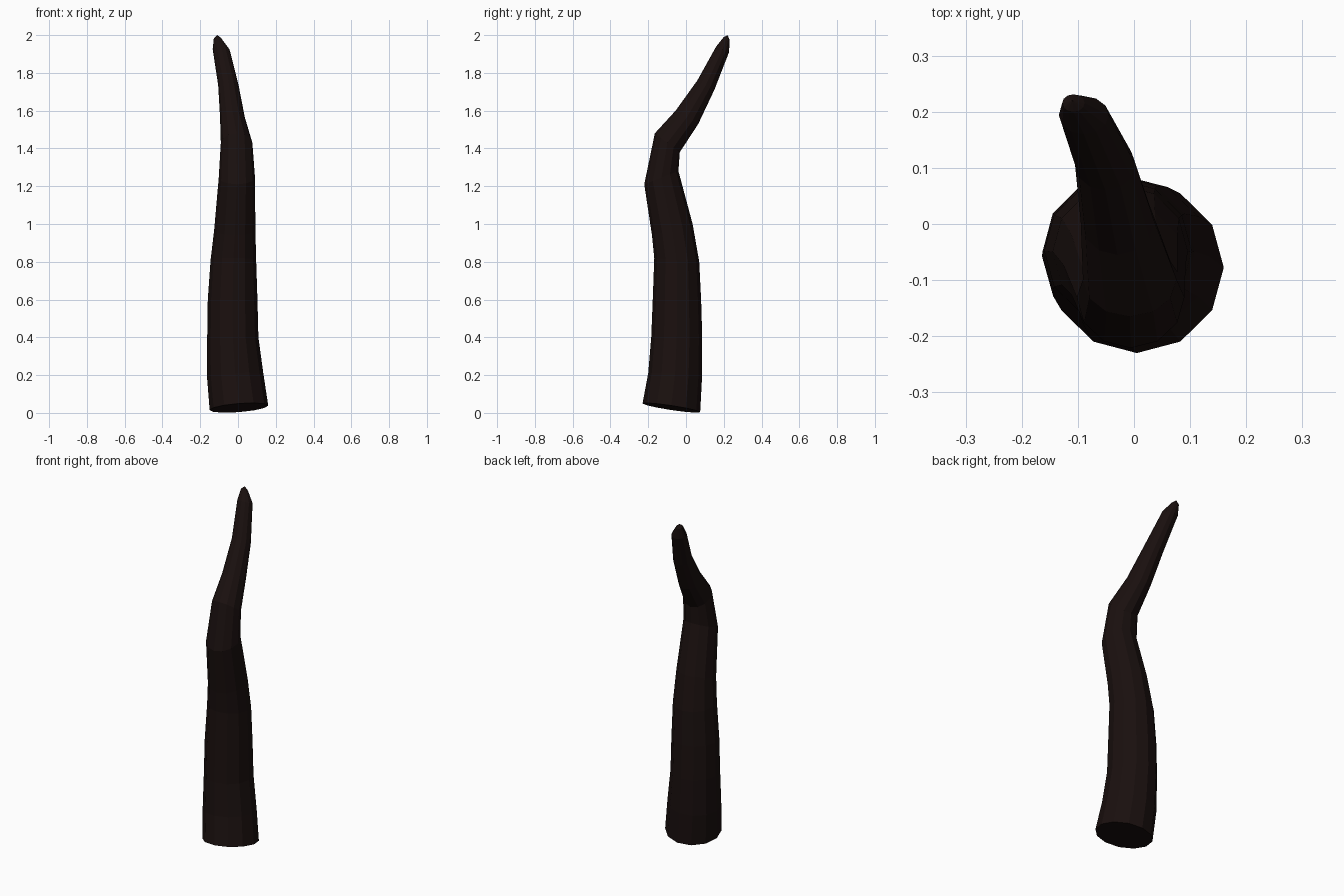
import bpy, bmesh
from math import sin, cos, pi

if "Cube" in bpy.data.objects:
    bpy.data.objects.remove(bpy.data.objects["Cube"])

SIDES = 12
# cross-sections: x left, x right, front y, front z, back y, back z, sideways tilt in z
SECTIONS = [
    (-.150, .160, -.230, .050, .075, .004, .012),
    (-.164, .134, -.200, .210, .085, .190, .010),
    (-.163, .108, -.184, .400, .086, .400, .0),
    (-.160, .103, -.176, .600, .080, .600, .0),
    (-.145, .096, -.168, .820, .070, .800, .0),
    (-.126, .092, -.180, .940, .035, 1.00, .0),
    (-.102, .090, -.221, 1.21, -.040, 1.28, .0),
    (-.091, .076, -.165, 1.48, -.033, 1.38, .0),
    (-.095, .036, -.055, 1.60, .065, 1.53, .0),
    (-.105, .003, .060, 1.76, .150, 1.71, .0),
    (-.134, -.045, .160, 1.94, .228, 1.91, .0),
    (-.128, -.088, .200, 1.99, .231, 1.975, .0),
]

# curved tapering horn, lofted through the tilted sections
bm = bmesh.new()
rings = []
for x0, x1, yf, zf, yb, zb, tilt in SECTIONS:
    ring = []
    for i in range(SIDES):
        a = 2 * pi * i / SIDES
        c, s = cos(a), sin(a)
        ring.append(bm.verts.new(((x0 + x1) / 2 + (x1 - x0) / 2 * c,
                                  (yf + yb) / 2 + (yb - yf) / 2 * s,
                                  (zf + zb) / 2 + (zb - zf) / 2 * s + tilt * c)))
    rings.append(ring)
for lo, hi in zip(rings, rings[1:]):
    for i in range(SIDES):
        j = (i + 1) % SIDES
        bm.faces.new((lo[i], lo[j], hi[j], hi[i]))

# flat base and slightly pointed tip
bm.faces.new(rings[0][::-1])
tip = bm.verts.new((-.110, .220, 2.0))
for i in range(SIDES):
    bm.faces.new((rings[-1][i], rings[-1][(i + 1) % SIDES], tip))
bmesh.ops.recalc_face_normals(bm, faces=bm.faces)

mesh = bpy.data.meshes.new("horn")
bm.to_mesh(mesh)
bm.free()
horn = bpy.data.objects.new("horn", mesh)
bpy.context.collection.objects.link(horn)

# very dark brown
mat = bpy.data.materials.new("dark_horn")
mat.diffuse_color = (.010, .005, .0045, 1)
mat.use_nodes = True
mat.node_tree.nodes["Principled BSDF"].inputs["Base Color"].default_value = mat.diffuse_color
mesh.materials.append(mat)
